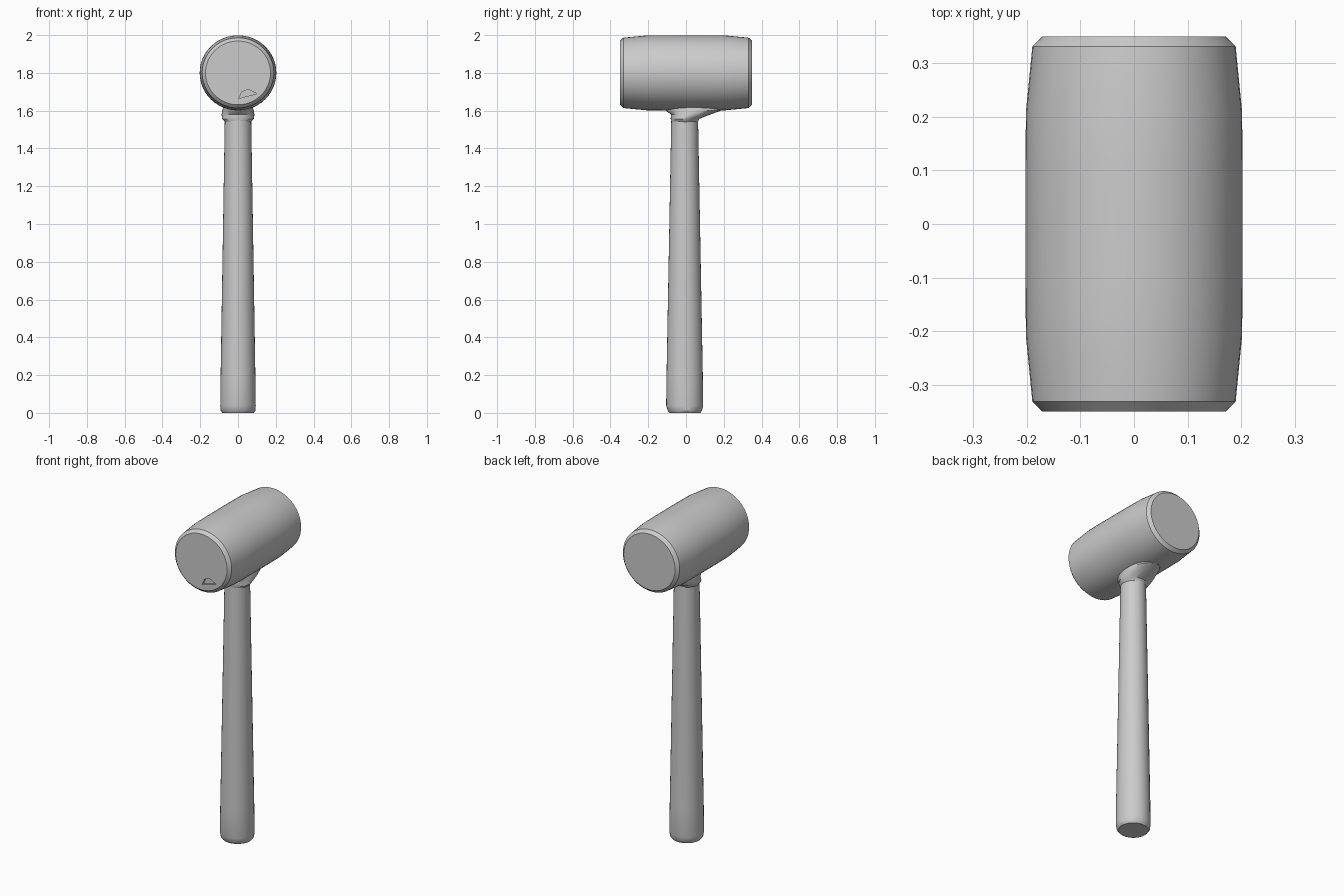
import bpy, bmesh
from math import sin, cos, pi, radians
from mathutils import Matrix

if "Cube" in bpy.data.objects:
    bpy.data.objects.remove(bpy.data.objects["Cube"])


def loft(name, sections, sides=40, matrix=Matrix()):
    """Stack of elliptical rings (z, rx, ry, y offset) with closed ends."""
    bm = bmesh.new()
    rings = []
    for z, rx, ry, cy in sections:
        rings.append([bm.verts.new((rx * cos(2 * pi * i / sides),
                                    cy + ry * sin(2 * pi * i / sides), z))
                      for i in range(sides)])
    for a, b in zip(rings, rings[1:]):
        for i in range(sides):
            j = (i + 1) % sides
            bm.faces.new((a[i], a[j], b[j], b[i]))
    bm.faces.new(rings[0][::-1])
    bm.faces.new(rings[-1])
    bm.transform(matrix)
    bmesh.ops.recalc_face_normals(bm, faces=bm.faces)
    return finish(name, bm)


def finish(name, bm):
    mesh = bpy.data.meshes.new(name)
    bm.to_mesh(mesh)
    bm.free()
    obj = bpy.data.objects.new(name, mesh)
    bpy.context.collection.objects.link(obj)
    bpy.ops.object.select_all(action='DESELECT')
    obj.select_set(True)
    bpy.context.view_layer.objects.active = obj
    bpy.ops.object.shade_smooth_by_angle(angle=radians(32))
    return obj


# Barrel-shaped head lying along y, with bevelled striking faces
half = [(0.35, 0.172), (0.332, 0.19), (0.21, 0.202), (0.1, 0.203)]
profile = [(-y, r) for y, r in half] + [(y, r) for y, r in reversed(half)]
head = loft("head", [(y, r, r * 0.98, 0) for y, r in profile], 48,
            Matrix.Translation((0, 0, 1.8)) @ Matrix.Rotation(radians(-90), 4, 'X'))

# Small chip in the front striking face
bm = bmesh.new()
outline = [(0.005, 1.665), (0.1, 1.69), (0.055, 1.712), (0.02, 1.7)]
face = bm.faces.new([bm.verts.new((x, -0.36, z)) for x, z in outline])
ext = bmesh.ops.extrude_face_region(bm, geom=[face])
bmesh.ops.translate(bm, vec=(0, 0.025, 0),
                    verts=[v for v in ext["geom"] if isinstance(v, bmesh.types.BMVert)])
bmesh.ops.recalc_face_normals(bm, faces=bm.faces)
chip = finish("chip_cutter", bm)
chip.hide_render = True
chip.hide_set(True)
cut = head.modifiers.new("chip", 'BOOLEAN')
cut.operation = 'DIFFERENCE'
cut.object = chip

# Tapered handle
loft("handle", [(0, 0.083, 0.082, -0.006), (0.012, 0.092, 0.091, -0.006),
                (0.04, 0.094, 0.098, -0.007), (0.2, 0.092, 0.096, -0.007),
                (1.55, 0.07, 0.071, -0.007), (1.66, 0.07, 0.071, -0.007)], 32)

# Flared collar blending the handle into the head, longer towards the back
loft("collar", [(1.54, 0.069, 0.069, -0.007), (1.557, 0.084, 0.076, -0.005),
                (1.58, 0.087, 0.105, 0.025), (1.602, 0.083, 0.15, 0.04),
                (1.64, 0.07, 0.17, 0.04)], 32)
